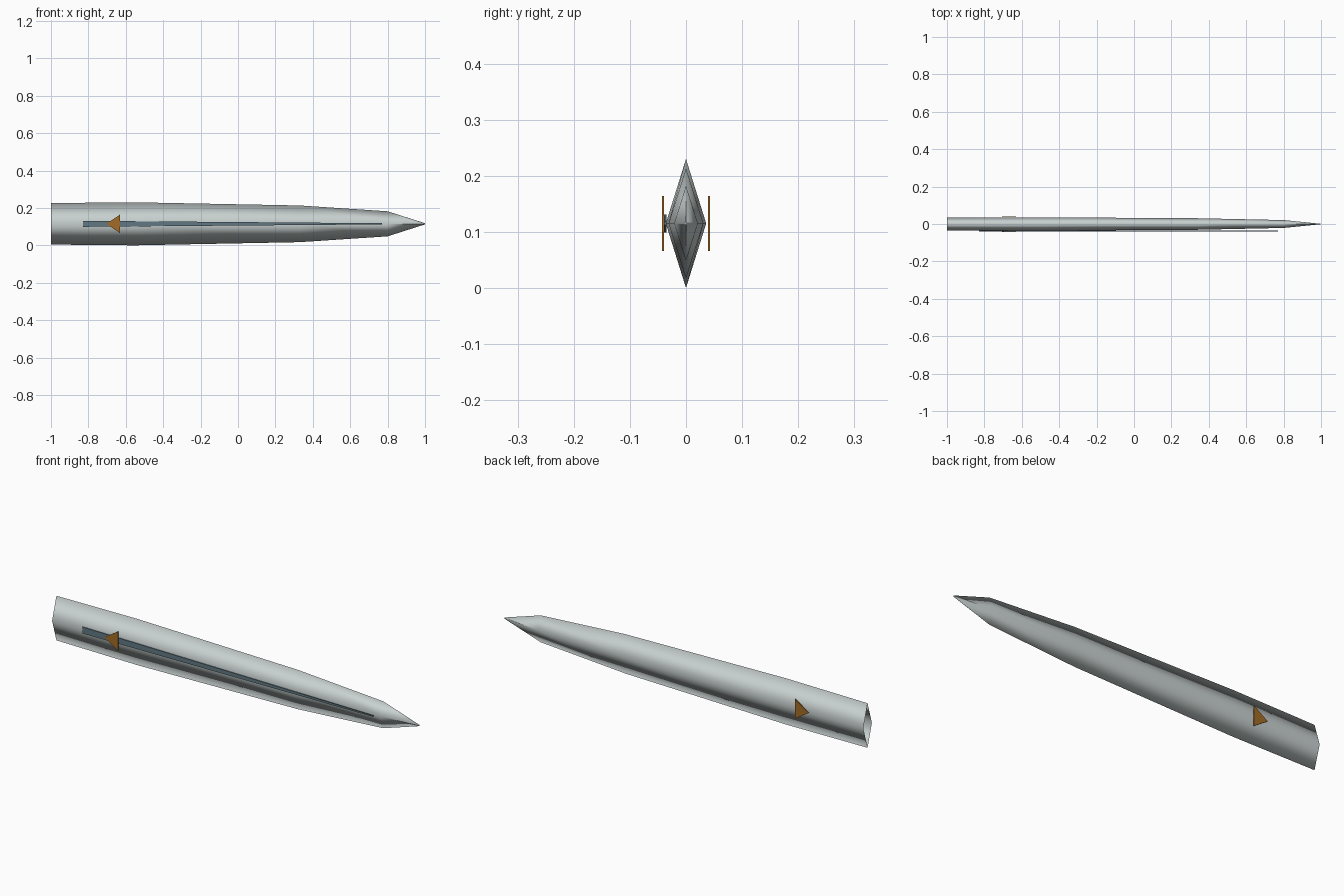
import bpy

if "Cube" in bpy.data.objects:
    bpy.data.objects.remove(bpy.data.objects["Cube"])

ZC = 0.115  # height of the blade's long axis


def material(name, rgb):
    m = bpy.data.materials.new(name)
    m.diffuse_color = (*rgb, 1)
    m.use_nodes = True
    m.node_tree.nodes["Principled BSDF"].inputs["Base Color"].default_value = m.diffuse_color
    return m


steel = material("pale steel", (0.58, 0.64, 0.63))
slate = material("dark slate", (0.12, 0.19, 0.23))
bronze = material("bronze", (0.36, 0.15, 0.02))


def make(name, verts, faces, mat, smooth=False):
    me = bpy.data.meshes.new(name)
    me.from_pydata(verts, [], faces)
    me.materials.append(mat)
    for p in me.polygons:
        p.use_smooth = smooth
    me.update()
    ob = bpy.data.objects.new(name, me)
    bpy.context.collection.objects.link(ob)
    return ob


def plate(name, outline, y0, y1, mat):
    """Thin plate: an anticlockwise (x, z) outline, seen from the front, from y0 back to y1."""
    n = len(outline)
    verts = [(x, y, z) for y in (y0, y1) for x, z in outline]
    faces = [tuple(range(n)), tuple(reversed(range(n, 2 * n)))]
    faces += [(i, i + n, (i + 1) % n + n, (i + 1) % n) for i in range(n)]
    return make(name, verts, faces, mat)


# Blade: open diamond tube lofted through sections (x, half thickness, half height)
sections = [(-1, 0.034, 0.111), (-0.55, 0.036, 0.115), (0.33, 0.031, 0.098),
            (0.8, 0.021, 0.067), (1, 0.001, 0.003)]
verts, faces = [], []
for x, t, h in sections:
    verts += [(x, t, ZC), (x, 0, ZC + h), (x, -t, ZC), (x, 0, ZC - h)]
for s in range(len(sections) - 1):
    for i in range(4):
        a, b = 4 * s + i, 4 * s + (i + 1) % 4
        faces.append((a, a + 4, b + 4, b))
make("blade", verts, faces, steel, smooth=True)

# Tapered inlay strip on the front side only
plate("fuller_inlay", [(-0.83, ZC - 0.016), (0.77, ZC - 0.003),
                       (0.77, ZC + 0.003), (-0.83, ZC + 0.016)],
      -0.039, -0.035, slate)

# Triangular marks on both sides
tri = [(-0.705, ZC), (-0.63, ZC - 0.049), (-0.63, ZC + 0.049)]
plate("front_mark", tri, -0.043, -0.039, bronze)
plate("back_mark", tri, 0.039, 0.043, bronze)
